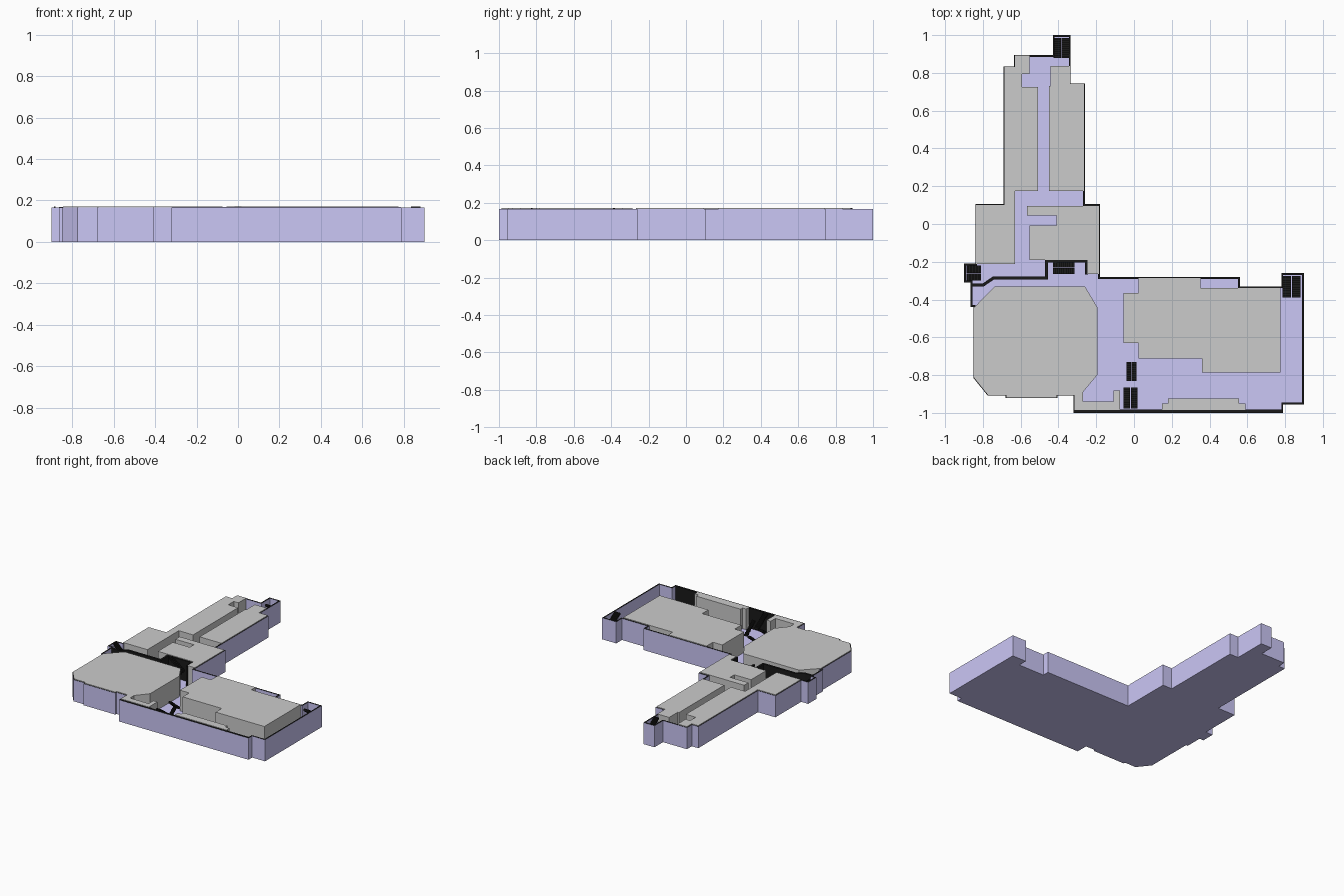
import bpy, bmesh
from mathutils import Vector

if "Cube" in bpy.data.objects:
    bpy.data.objects.remove(bpy.data.objects["Cube"])

FLOOR, WALL_TOP, BLOCK_TOP = 0.012, 0.167, 0.172


def material(name, rgb):
    m = bpy.data.materials.new(name)
    m.diffuse_color = (*rgb, 1)
    m.use_nodes = True
    m.node_tree.nodes["Principled BSDF"].inputs["Base Color"].default_value = m.diffuse_color
    return m


purple = material("purple", (0.6, 0.57, 0.92))
black = material("black", (0.01, 0.01, 0.01))


def finish(bm, name, mats=()):
    bmesh.ops.recalc_face_normals(bm, faces=bm.faces)
    me = bpy.data.meshes.new(name)
    bm.to_mesh(me)
    bm.free()
    for m in mats:
        me.materials.append(m)
    ob = bpy.data.objects.new(name, me)
    bpy.context.collection.objects.link(ob)
    return ob


def offset(pts, d, closed=True):
    """Mitred offset to the left of the path."""
    p = [Vector(q) for q in pts]
    n, out = len(p), []
    for i in range(n):
        a = p[i] - p[i - 1] if closed or i > 0 else p[1] - p[0]
        b = p[(i + 1) % n] - p[i] if closed or i < n - 1 else a
        na = Vector((-a.y, a.x)).normalized()
        nb = Vector((-b.y, b.x)).normalized()
        out.append(p[i] + (na + nb) * (d / (1 + na.dot(nb))))
    return out


def inset(pts, d):
    area = sum(pts[i - 1][0] * q[1] - q[0] * pts[i - 1][1] for i, q in enumerate(pts))
    return offset(pts, d if area > 0 else -d)


def prism(name, pts, z0, z1, mats=()):
    bm = bmesh.new()
    lo = [bm.verts.new((x, y, z0)) for x, y in pts]
    hi = [bm.verts.new((x, y, z1)) for x, y in pts]
    bm.faces.new(lo)
    bm.faces.new(hi)
    for i in range(len(pts)):
        bm.faces.new((lo[i - 1], lo[i], hi[i], hi[i - 1]))
    return finish(bm, name, mats)


# Outer shell: floor tray with thin walls and a black rim
outline = [
    (-.43, 1), (-.335, 1), (-.335, .745), (-.26, .745), (-.26, .105), (-.18, .105),
    (-.18, -.28), (.56, -.28), (.56, -.33), (.78, -.33), (.78, -.26), (.9, -.26),
    (.9, -.955), (.79, -.955), (.79, -1), (-.32, -1), (-.32, -.908), (-.405, -.908),
    (-.405, -.922), (-.68, -.922), (-.68, -.908), (-.775, -.908), (-.85, -.815),
    (-.85, -.44), (-.865, -.44), (-.865, -.31), (-.9, -.31), (-.9, -.21),
    (-.84, -.21), (-.84, .105), (-.69, .105), (-.69, .835), (-.635, .835),
    (-.635, .895), (-.43, .895)]
inner = inset(outline, 0.01)
bm = bmesh.new()
loops = [[bm.verts.new((x, y, z)) for x, y in ring] for ring, z in
         ((outline, 0), (outline, WALL_TOP), (inner, WALL_TOP), (inner, FLOOR))]
bm.faces.new(loops[0])
bm.faces.new(loops[3])
for k in range(3):
    a, b = loops[k], loops[k + 1]
    for i in range(len(a)):
        bm.faces.new((a[i - 1], a[i], b[i], b[i - 1])).material_index = int(k == 1)
finish(bm, "building_shell", (purple, black))

# Solid room blocks
blocks = {
    "hall_block": [
        (-.85, -.44), (-.74, -.327), (-.257, -.327), (-.19, -.44), (-.19, -.80),
        (-.265, -.89), (-.265, -.935), (-.113, -.935), (-.113, -.877), (-.07, -.877),
        (-.07, -.99), (-.32, -.99), (-.32, -.908), (-.405, -.908), (-.405, -.922),
        (-.68, -.922), (-.68, -.908), (-.775, -.908), (-.85, -.815)],
    "east_block": [
        (.02, -.282), (.355, -.282), (.355, -.335), (.78, -.335), (.78, -.79),
        (.355, -.79), (.355, -.715), (.02, -.715), (.02, -.635), (-.06, -.635),
        (-.06, -.36), (.02, -.36)],
    "south_block": [
        (.145, -.99), (.145, -.945), (.175, -.945), (.175, -.92), (.56, -.92),
        (.56, -.945), (.595, -.945), (.595, -.99)],
    "north_right_block": [
        (-.445, .84), (-.335, .84), (-.335, .745), (-.26, .745), (-.26, .17),
        (-.455, .17), (-.455, .735), (-.445, .735)],
    "north_left_block": [
        (-.69, .835), (-.635, .835), (-.635, .895), (-.548, .895), (-.548, .79),
        (-.588, .79), (-.588, .73), (-.503, .73), (-.503, .17), (-.625, .17),
        (-.625, -.215), (-.84, -.215), (-.84, .105), (-.69, .105)],
    "middle_block": [
        (-.57, .1), (-.18, .1), (-.18, -.27), (-.25, -.27), (-.25, -.195),
        (-.557, -.195), (-.557, -.003), (-.413, -.003), (-.413, .04), (-.57, .04)],
}
for name, pts in blocks.items():
    prism(name, inset(pts, 0.004), FLOOR, BLOCK_TOP)

# Dark partition walls
partition = [(-.865, -.322), (-.797, -.322), (-.743, -.285), (-.463, -.285),
             (-.463, -.195), (-.252, -.195), (-.252, -.267)]
south_wall = [(-.318, -.991), (.788, -.991)]
for name, path in (("partition_wall", partition), ("south_wall_lining", south_wall)):
    ribbon = offset(path, 0.008, False) + offset(path, -0.008, False)[::-1]
    prism(name, ribbon, FLOOR, WALL_TOP + .001, (black,))


# Switchback stairs: two side-by-side flights of treads
def staircase(name, x0, x1, y0, y1, along_y, steps=10):
    bm = bmesh.new()
    rise = (BLOCK_TOP - FLOOR) / (2 * steps)
    for flight in range(2):
        for i in range(steps):
            s = i if flight == 0 else steps - 1 - i
            u0, u1 = s / steps, (s + 1) / steps
            v0, v1 = flight * .52, flight * .52 + .48
            if along_y:
                u0, u1, v0, v1 = v0, v1, u0, u1
            top = FLOOR + rise * (flight * steps + i + 1)
            low = max(FLOOR, top - 2 * rise)
            cube = bmesh.ops.create_cube(bm, size=1)["verts"]
            for v in cube:
                v.co = (x0 + (x1 - x0) * (u1 if v.co.x > 0 else u0),
                        y0 + (y1 - y0) * (v1 if v.co.y > 0 else v0),
                        top if v.co.z > 0 else low)
    finish(bm, name, (black,))


staircase("north_stairs", -.425, -.345, .88, .985, True)
staircase("west_stairs", -.888, -.81, -.30, -.22, False)
staircase("middle_stairs", -.43, -.315, -.265, -.20, False)
staircase("east_stairs", .785, .882, -.39, -.275, True)
staircase("centre_stairs", -.04, .012, -.83, -.73, True)
staircase("south_stairs", -.055, .018, -.978, -.865, True)
